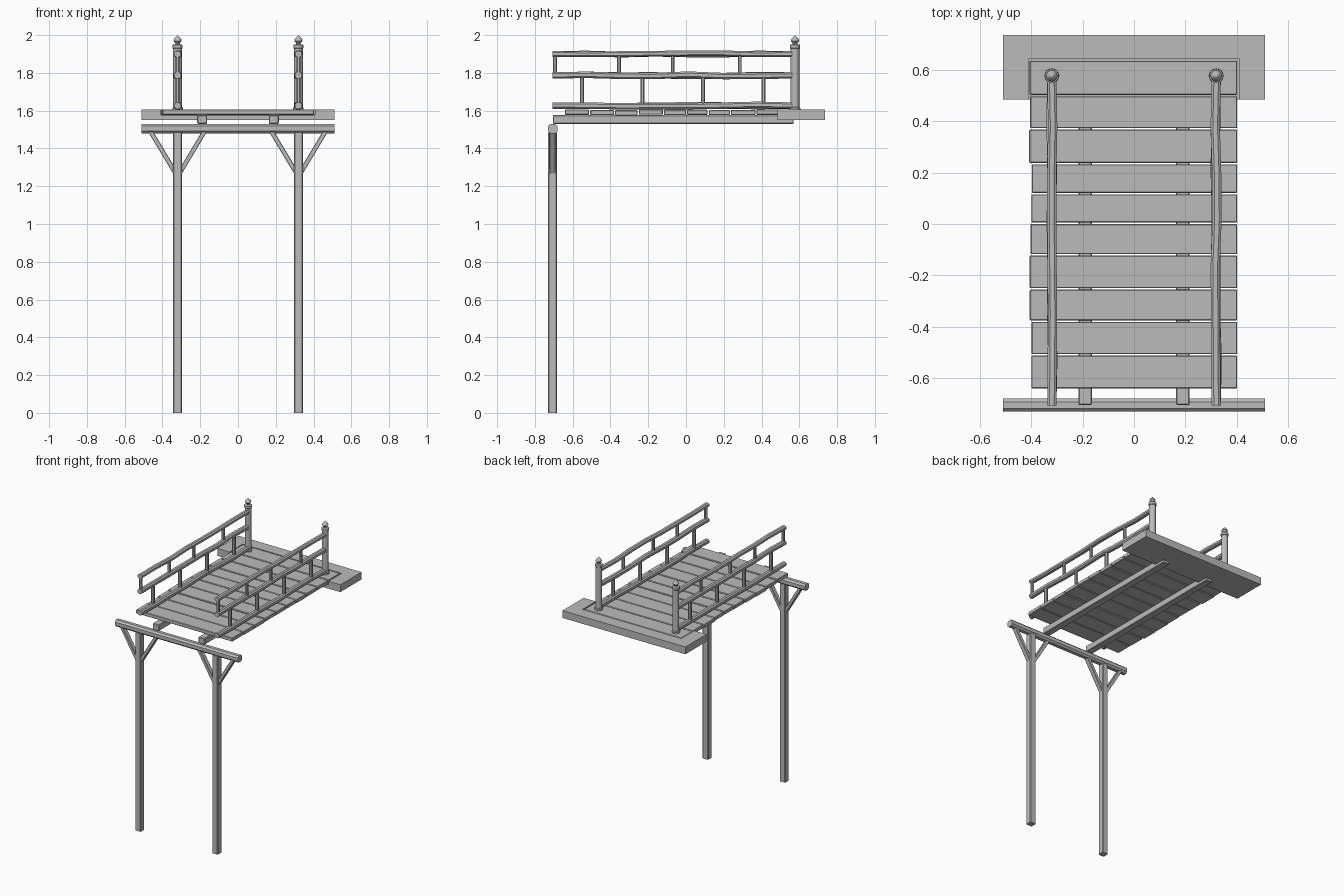
import bpy, bmesh, math, random
from mathutils import Vector

random.seed(4)
if "Cube" in bpy.data.objects:
    bpy.data.objects.remove(bpy.data.objects["Cube"])

grey = bpy.data.materials.new("weathered_grey")
grey.use_nodes = True
tone = (0.5, 0.5, 0.5, 1)
grey.diffuse_color = tone
grey.node_tree.nodes["Principled BSDF"].inputs["Base Color"].default_value = tone


def finish(name, bm, bevel=0.0, smooth=False):
    bmesh.ops.recalc_face_normals(bm, faces=bm.faces)
    mesh = bpy.data.meshes.new(name)
    bm.to_mesh(mesh)
    bm.free()
    mesh.materials.append(grey)
    obj = bpy.data.objects.new(name, mesh)
    bpy.context.collection.objects.link(obj)
    if bevel:
        mod = obj.modifiers.new("worn_edges", "BEVEL")
        mod.width = bevel
        mod.segments = 1
    if smooth:
        bpy.ops.object.select_all(action="DESELECT")
        obj.select_set(True)
        bpy.context.view_layer.objects.active = obj
        bpy.ops.object.shade_smooth_by_angle(angle=math.radians(35))
    return obj


def box(name, x, y, z, bevel=0.004):
    """Box from (low, high) ranges."""
    bm = bmesh.new()
    bmesh.ops.create_cube(bm, size=1)
    for v in bm.verts:
        v.co = [r[0] if c < 0 else r[1] for c, r in zip(v.co, (x, y, z))]
    return finish(name, bm, bevel)


def timber(name, points, width, depth, side, chamfer=0.25):
    """Chamfered timber lofted along points; side is the width direction."""
    pts = [Vector(p) for p in points]
    u = Vector(side).normalized()
    w = (pts[-1] - pts[0]).normalized().cross(u).normalized()
    a, b = 0.5, 0.5 - chamfer
    ring = [(a, -b), (a, b), (b, a), (-b, a), (-a, b), (-a, -b), (-b, -a), (b, -a)]
    bm = bmesh.new()
    loops = [[bm.verts.new(p + u * i * width + w * j * depth) for i, j in ring] for p in pts]
    for lo, hi in zip(loops, loops[1:]):
        for k in range(len(ring)):
            n = (k + 1) % len(ring)
            bm.faces.new((lo[k], lo[n], hi[n], hi[k]))
    bm.faces.new(loops[0])
    bm.faces.new(loops[-1])
    return finish(name, bm)


def lathe(name, x, y, profile, sides=16):
    bm = bmesh.new()
    verts = [bm.verts.new((x + r, y, z)) for r, z in profile]
    edges = [bm.edges.new(pair) for pair in zip(verts, verts[1:])]
    bmesh.ops.spin(bm, geom=verts + edges, cent=(x, y, 0), axis=(0, 0, 1),
                   angle=math.tau, steps=sides)
    bmesh.ops.remove_doubles(bm, verts=bm.verts, dist=0.0005)
    return finish(name, bm, smooth=True)


# Landing slab with a shallow recess that receives the deck
box("landing_base", (-0.51, 0.51), (0.485, 0.735), (1.55, 1.578), 0)
box("landing_back", (-0.51, 0.51), (0.642, 0.735), (1.578, 1.605), 0)
for x in (-1, 1):
    box("landing_cheek", sorted((x * 0.41, x * 0.51)), (0.485, 0.642), (1.578, 1.605), 0)

# Deck planks, slightly uneven
seams = [0.638, 0.50, 0.37, 0.235, 0.118, 0.003, -0.12, -0.253, -0.378, -0.51, -0.643]
for back, front in zip(seams, seams[1:]):
    left = -0.405 + random.uniform(-0.004, 0.008)
    drop = random.uniform(0, 0.004)
    box("deck_plank", (left, 0.402), (front + 0.003, back - 0.003),
        (1.579 - drop, 1.606 - drop), 0.003)

# Front cross beam
timber("cross_beam", [(-0.51, -0.705, 1.505), (0.51, -0.705, 1.505)], 0.05, 0.05, (0, 1, 0))

# Rail height, width and depth
rails = {"top_rail": (1.9, 0.036, 0.03),
         "middle_rail": (1.787, 0.036, 0.034),
         "bottom_rail": (1.627, 0.036, 0.034)}
newel = [(0, 1.6), (0.028, 1.6), (0.028, 1.615), (0.023, 1.62), (0.023, 1.928),
         (0.027, 1.932), (0.027, 1.948), (0.012, 1.952), (0.012, 1.958),
         (0.022, 1.97), (0.019, 1.98), (0.008, 1.992), (0, 2.0)]

for s in (-1, 1):
    x = s * 0.32
    # Joist under the deck
    box("joist", (s * 0.19 - 0.026, s * 0.19 + 0.026), (-0.705, 0.57), (1.53, 1.577))

    # Tall leg and its two diagonal braces
    timber("leg", [(x, -0.707, 0), (x, -0.707, 1.485)], 0.047, 0.047, (1, 0, 0), 0.1)
    for d in (-1, 1):
        timber("brace", [(x + d * 0.008, -0.707, 1.265), (x + d * 0.143, -0.707, 1.49)],
               0.034, 0.024, (0, 1, 0), 0.1)

    # Gently crooked handrails
    for name, (z, w, d) in rails.items():
        path = []
        for k in range(8):
            bend = 0.004 if 0 < k < 7 else 0
            path.append((x + random.uniform(-bend, bend), -0.707 + k * 0.181,
                         z + random.uniform(-bend, bend)))
        timber(name, path, w, d, (1, 0, 0))

    # Balusters staggered between the rails
    for y in (-0.693, -0.355, -0.07, 0.285):
        timber("upper_baluster", [(x, y, 1.785), (x, y, 1.9)], 0.022, 0.02, (1, 0, 0))
    for y in (-0.55, -0.23, 0.09, 0.41):
        timber("lower_baluster", [(x, y, 1.625), (x, y, 1.785)], 0.024, 0.022, (1, 0, 0))

    # Newel post with pointed finial
    lathe("newel_post", x, 0.577, newel)
